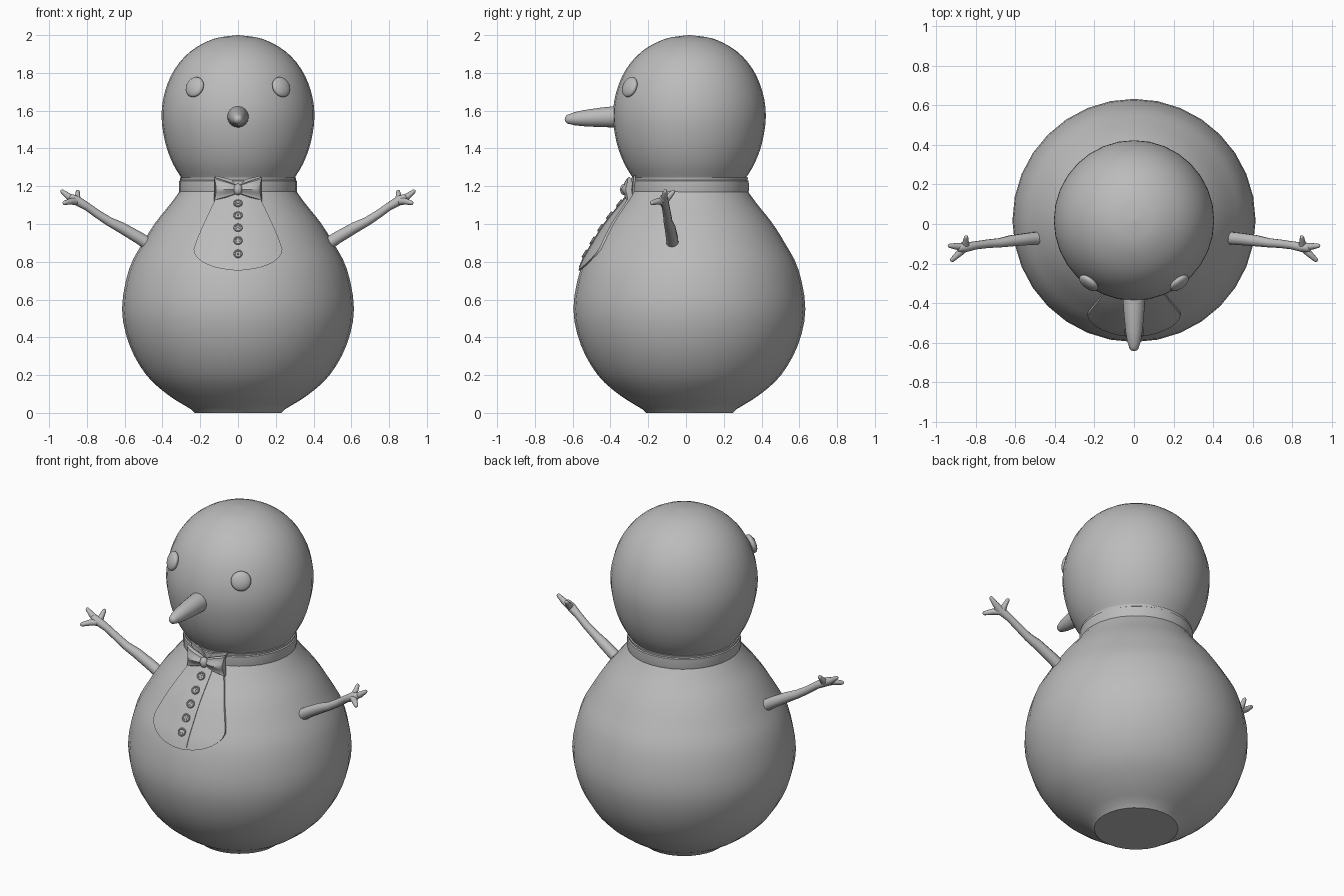
import bpy, bmesh, math
from mathutils import Vector, Matrix

if "Cube" in bpy.data.objects:
    bpy.data.objects.remove(bpy.data.objects["Cube"])

CY = 0.018  # y of the main axis

grey = bpy.data.materials.new("plain grey")
grey.diffuse_color = (0.5, 0.5, 0.5, 1)
grey.use_nodes = True
grey.node_tree.nodes["Principled BSDF"].inputs["Base Color"].default_value = grey.diffuse_color


def finish(name, bm, angle=40):
    bmesh.ops.recalc_face_normals(bm, faces=bm.faces)
    me = bpy.data.meshes.new(name)
    bm.to_mesh(me)
    bm.free()
    me.materials.append(grey)
    ob = bpy.data.objects.new(name, me)
    bpy.context.collection.objects.link(ob)
    bpy.ops.object.select_all(action='DESELECT')
    ob.select_set(True)
    bpy.context.view_layer.objects.active = ob
    bpy.ops.object.shade_smooth_by_angle(angle=math.radians(angle))
    return ob


def loft(bm, rings, caps=True, closed=False):
    """Bridge a list of equal-sized point rings."""
    vs = [[bm.verts.new(p) for p in r] for r in rings]
    n = len(vs[0])
    pairs = list(zip(vs, vs[1:])) + ([(vs[-1], vs[0])] if closed else [])
    for a, b in pairs:
        for i in range(n):
            j = (i + 1) % n
            bm.faces.new((a[i], a[j], b[j], b[i]))
    if caps and not closed:
        bm.faces.new(vs[0])
        bm.faces.new(vs[-1])


def lathe(bm, profile, n, matrix, closed=False):
    rings = [[matrix @ Vector((r * math.cos(2 * math.pi * i / n),
                               r * math.sin(2 * math.pi * i / n), z)) for i in range(n)]
             for r, z in profile]
    loft(bm, rings, True, closed)


def tube(bm, pts, radii, n=10):
    """Round tube through points, with rounded far end."""
    pts = [Vector(p) for p in pts]
    end = (pts[-1] - pts[-2]).normalized()
    r = radii[-1]
    for f, s in ((0.55, 0.84), (0.87, 0.5), (1.0, 0.1)):
        pts.append(pts[len(radii) - 1] + end * r * f)
    radii = list(radii) + [r * 0.84, r * 0.5, r * 0.1]
    rings = []
    for i, p in enumerate(pts):
        t = (pts[min(i + 1, len(pts) - 1)] - pts[max(i - 1, 0)]).normalized()
        u = t.cross(Vector((0.1, 0.2, 1)) if abs(t.z) < 0.9 else Vector((0, 1, 0))).normalized()
        v = t.cross(u)
        rings.append([p + (u * math.cos(a) + v * math.sin(a)) * radii[i]
                      for a in (2 * math.pi * k / n for k in range(n))])
    loft(bm, rings)


def smooth_profile(keys, steps=3):
    """Catmull-Rom through (radius, height) keys."""
    k = [Vector(p) for p in keys]
    k = [2 * k[0] - k[1]] + k + [2 * k[-1] - k[-2]]
    out = []
    for a, b, c, d in zip(k, k[1:], k[2:], k[3:]):
        for s in range(steps):
            t = s / steps
            out.append(0.5 * (2 * b + (c - a) * t + (2 * a - 5 * b + 4 * c - d) * t * t
                              + (3 * b - a - 3 * c + d) * t ** 3))
    return [tuple(p) for p in out + [k[-2]]]


axis = Matrix.Translation((0, CY, 0))

# Body with a flat, slightly chamfered base
body_profile = smooth_profile([(0.25, 0.02), (0.37, 0.095), (0.485, 0.2), (0.575, 0.36), (0.614, 0.55),
                               (0.577, 0.76), (0.505, 0.9), (0.435, 1.01), (0.355, 1.11), (0.29, 1.2)])
bm = bmesh.new()
lathe(bm, [(0.23, 0.0)] + body_profile, 32, axis)
finish("body", bm)


def body_radius(z):
    for (r0, z0), (r1, z1) in zip(body_profile, body_profile[1:]):
        if z0 <= z <= z1:
            return r0 + (r1 - r0) * (z - z0) / (z1 - z0)
    return body_profile[-1][0]


def on_body(x, z, lift):
    return Vector((x, CY - math.sqrt(max((body_radius(z) + lift) ** 2 - x * x, 0)), z))


# Head
head_profile = smooth_profile([(0.27, 1.19), (0.297, 1.24), (0.345, 1.32), (0.385, 1.43), (0.405, 1.57),
                               (0.387, 1.70), (0.335, 1.82), (0.25, 1.915), (0.13, 1.98), (0.004, 2.0)])
bm = bmesh.new()
lathe(bm, head_profile, 32, axis)
finish("head", bm)

# Neck band with a thin stepped top edge
bm = bmesh.new()
lathe(bm, [(0.26, 1.165), (0.31, 1.165), (0.313, 1.18), (0.312, 1.228), (0.306, 1.232),
           (0.308, 1.245), (0.26, 1.245)], 32, Matrix.Translation((0, 0.02, 0)), True)
finish("neck_band", bm)


def patch(name, width, z0, z1, lift, rows=18, cols=12):
    """Thin plate wrapped on the body; width(z) is its half width."""
    bm = bmesh.new()
    rings = []
    for i in range(rows + 1):
        t = i / rows
        z = z0 + (z1 - z0) * t * t * (1.6 - 0.6 * t)
        w = width(z)
        xs = [w * (2 * j / cols - 1) for j in range(cols + 1)]
        rings.append([on_body(x, z, lift) for x in xs] + [on_body(x, z, -0.01) for x in reversed(xs)])
    loft(bm, rings)
    return finish(name, bm)


def bib_width(z):
    if z < 0.865:
        return 0.235 * max(1 - ((0.865 - z) / 0.11) ** 2, 0.01) ** 0.5
    t = (z - 0.865) / 0.305
    return 0.235 - 0.135 * t ** 1.15


# Shirt bib and its button strip
patch("shirt_bib", bib_width, 0.755, 1.17, 0.009)
patch("button_strip", lambda z: 0.05, 0.77, 1.17, 0.013, 14, 4)

# Buttons: dished discs with a raised rim, and small crossed stitches
bm = bmesh.new()
for z in (1.108, 1.043, 0.978, 0.91, 0.84):
    p = on_body(0, z, 0.011)
    d = on_body(0, z + 0.02, 0) - on_body(0, z - 0.02, 0)
    normal = Vector((1, 0, 0)).cross(d).normalized()
    m = Matrix.Translation(p) @ normal.to_track_quat('Z', 'Y').to_matrix().to_4x4()
    lathe(bm, [(0.024, 0), (0.024, 0.007), (0.021, 0.01), (0.017, 0.009), (0.015, 0.006), (0.002, 0.006)], 14, m)
    for a in (45, 135):
        bmesh.ops.create_cube(bm, size=1, matrix=m @ Matrix.Rotation(math.radians(a), 4, 'Z')
                              @ Matrix.Translation((0, 0, 0.006)) @ Matrix.Diagonal((0.018, 0.004, 0.005, 1)))
finish("buttons", bm, 30)

# Bow tie: two pleated wings and a central knot
for side, tag in ((-1, "left"), (1, "right")):
    bm = bmesh.new()
    rings = []
    for x, h, dep in ((0.01, 0.024, 0.014), (0.035, 0.034, 0.024), (0.065, 0.045, 0.028),
                      (0.1, 0.056, 0.025), (0.128, 0.066, 0.016)):
        ring = []
        for k in range(24):
            a = 2 * math.pi * k / 24
            pleat = 1 + 0.22 * math.cos(5 * a)
            notch = 0.012 * math.cos(a) ** 2 * (x > 0.12)
            ring.append((side * (x - notch), -0.313 - dep * pleat * math.cos(a) + x * x * 0.8,
                         1.183 + h * math.sin(a)))
        rings.append(ring)
    loft(bm, rings)
    finish("bow_wing_" + tag, bm)

    # Upright collar point behind each wing
    bm = bmesh.new()
    tri = [(0.01, 1.2), (0.035, 1.236), (0.12, 1.256), (0.1, 1.17)]
    loft(bm, [[(side * x, 0.02 - math.sqrt(r * r - x * x), z) for x, z in tri] for r in (0.31, 0.32)])
    finish("collar_point_" + tag, bm)

bm = bmesh.new()
bmesh.ops.create_uvsphere(bm, u_segments=14, v_segments=10, radius=1,
                          matrix=Matrix.Translation((0, -0.325, 1.183)) @ Matrix.Diagonal((0.024, 0.024, 0.031, 1)))
finish("bow_knot", bm)

# Nose
bm = bmesh.new()
tube(bm, [(0, -0.33, 1.568), (0, -0.385, 1.567), (0, -0.46, 1.564), (0, -0.54, 1.56), (0, -0.59, 1.557), (0, -0.615, 1.555)],
     [0.057, 0.056, 0.051, 0.043, 0.035, 0.027], 20)
finish("nose", bm)

# Eyes and arms, one per side
for side, tag in ((-1, "left"), (1, "right")):
    bm = bmesh.new()
    out = Vector((side * 0.225, -0.3, 0.13)).normalized()
    m = (Matrix.Translation((side * 0.229, -0.298, 1.725)) @ out.to_track_quat('Z', 'Y').to_matrix().to_4x4()
         @ Matrix.Diagonal((0.056, 0.056, 0.024, 1)))
    bmesh.ops.create_uvsphere(bm, u_segments=20, v_segments=12, radius=1, matrix=m)
    finish("eye_" + tag, bm)

    bm = bmesh.new()

    def limb(pts, radii):
        tube(bm, [(side * x, y, z) for x, y, z in pts], radii)

    limb([(0.46, -0.07, 0.885), (0.53, -0.075, 0.93), (0.62, -0.085, 0.982), (0.68, -0.095, 1.012),
          (0.74, -0.1, 1.05), (0.80, -0.108, 1.093), (0.85, -0.117, 1.122), (0.875, -0.12, 1.135)],
         [0.034, 0.032, 0.029, 0.024, 0.022, 0.021, 0.025, 0.022])
    hand = (0.85, -0.115, 1.12)
    limb([hand, (0.9, -0.113, 1.148), (0.93, -0.11, 1.172)], [0.022, 0.017, 0.011])
    limb([hand, (0.885, -0.15, 1.12), (0.917, -0.18, 1.112)], [0.022, 0.017, 0.012])
    limb([hand, (0.85, -0.088, 1.148), (0.848, -0.068, 1.17)], [0.022, 0.015, 0.011])
    finish("arm_" + tag, bm)
